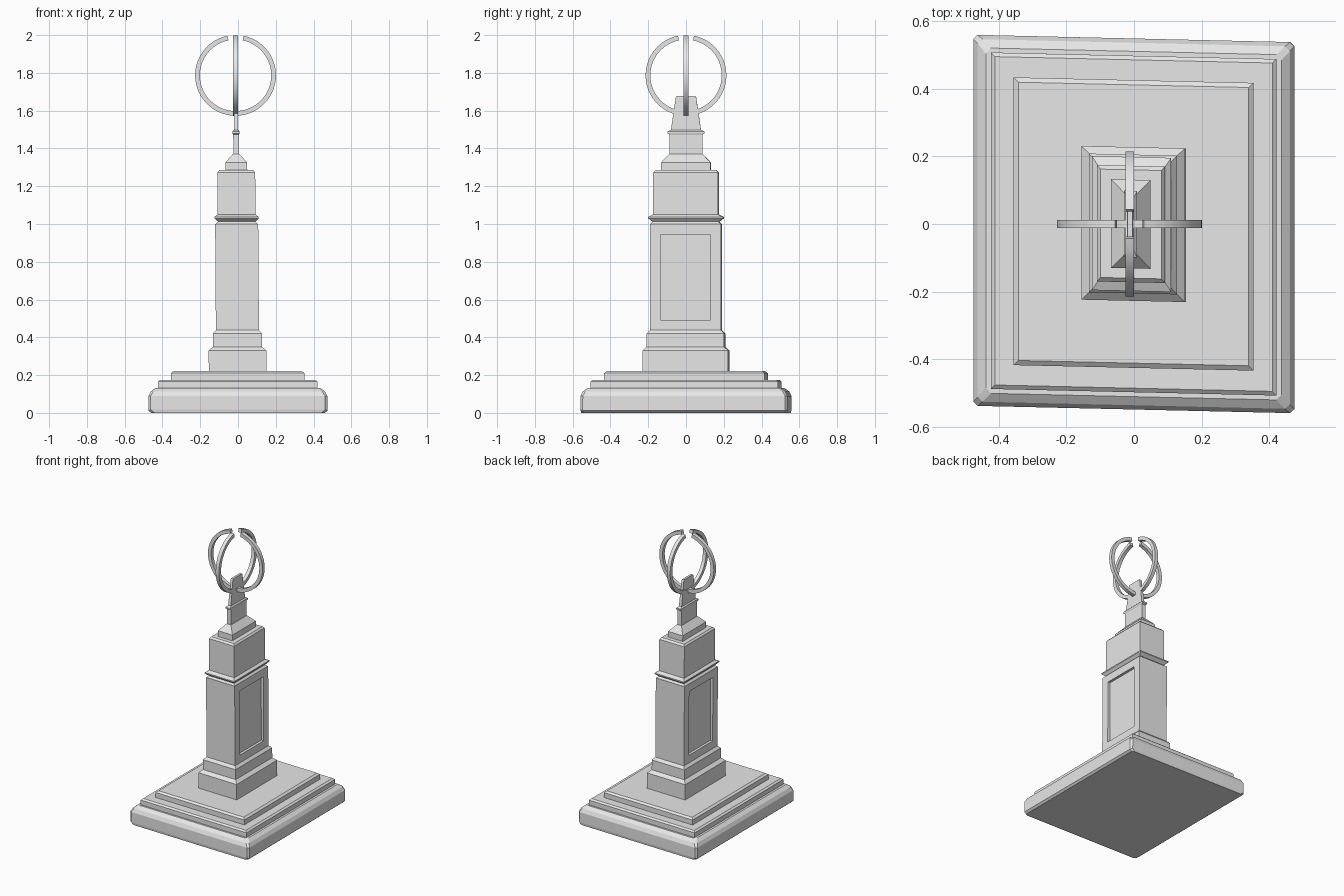
import bpy, bmesh, math
from mathutils import Vector

default_cube = bpy.data.objects.get("Cube")
if default_cube:
    bpy.data.objects.remove(default_cube)

stone = bpy.data.materials.new("grey_stone")
stone.use_nodes = True
stone_colour = (0.8, 0.8, 0.8, 1)
stone.diffuse_color = stone_colour
stone.node_tree.nodes["Principled BSDF"].inputs["Base Color"].default_value = stone_colour


def lean(v):
    """Slight skew of the whole monument."""
    return Vector((v.x - 0.007 * v.z, v.y - 0.023 * v.x, v.z))


def finish(name, bm):
    bmesh.ops.recalc_face_normals(bm, faces=bm.faces[:])
    mesh = bpy.data.meshes.new(name)
    bm.to_mesh(mesh)
    bm.free()
    mesh.materials.append(stone)
    obj = bpy.data.objects.new(name, mesh)
    bpy.context.collection.objects.link(obj)
    return obj


def tier(name, levels, corner=0, panel=0):
    """Loft rectangles given as (height, half width, half depth)."""
    bm = bmesh.new()
    rings = []
    for z, w, d in levels:
        corners = ((-w, -d), (w, -d), (w, d), (-w, d))
        rings.append([bm.verts.new((x, y, z)) for x, y in corners])
    for low, high in zip(rings, rings[1:]):
        for i in range(4):
            j = (i + 1) % 4
            bm.faces.new((low[i], low[j], high[j], high[i]))
    bm.faces.new(rings[0][::-1])
    bm.faces.new(rings[-1])
    bmesh.ops.recalc_face_normals(bm, faces=bm.faces[:])
    if corner:
        upright = [e for e in bm.edges
                   if abs(e.verts[0].co.z - e.verts[1].co.z) > 0.001]
        bmesh.ops.bevel(bm, geom=upright, offset=corner, segments=1,
                        affect='EDGES')
    if panel:
        # Sunken panel in the tall left and right faces
        sides = [f for f in bm.faces
                 if abs(f.normal.x) > 0.9 and f.calc_area() > 0.1]
        bmesh.ops.inset_individual(bm, faces=sides, thickness=panel)
        for face in sides:
            inward = face.normal * -0.018
            new = bmesh.ops.extrude_discrete_faces(bm, faces=[face])["faces"][0]
            bmesh.ops.translate(bm, verts=new.verts[:], vec=inward)
    for v in bm.verts:
        v.co = lean(v.co)
    return finish(name, bm)


# Stepped base
tier("base_slab", [(0, 0.46, 0.545), (0.012, 0.474, 0.548), (0.09, 0.474, 0.548),
                   (0.115, 0.46, 0.535), (0.132, 0.437, 0.51)], corner=0.012)
tier("middle_step", [(0.13, 0.422, 0.497), (0.165, 0.422, 0.497), (0.175, 0.41, 0.485)])
tier("upper_step", [(0.17, 0.354, 0.425), (0.21, 0.354, 0.425), (0.221, 0.34, 0.411)])

# Pedestal
tier("pedestal", [(0.22, 0.153, 0.227), (0.33, 0.153, 0.227), (0.35, 0.13, 0.205),
                  (0.42, 0.13, 0.205), (0.438, 0.114, 0.188)])

# Column shaft with panels, and its cornice
tier("column_shaft", [(0.437, 0.114, 0.188), (1, 0.114, 0.188)], panel=0.078)
tier("cornice", [(1, 0.112, 0.186), (1.012, 0.1, 0.175), (1.03, 0.117, 0.198),
                 (1.038, 0.117, 0.198), (1.05, 0.1, 0.172)])
tier("upper_block", [(1.045, 0.1, 0.172), (1.273, 0.1, 0.172), (1.285, 0.09, 0.16)])

# Sloped cap and flat finial
tier("cap", [(1.28, 0.058, 0.131), (1.325, 0.058, 0.131), (1.37, 0.018, 0.09)])
tier("finial_neck", [(1.36, 0.015, 0.087), (1.475, 0.015, 0.087)])
tier("finial_collar", [(1.473, 0.015, 0.087), (1.48, 0.019, 0.098),
                       (1.49, 0.019, 0.098), (1.498, 0.011, 0.08)])
tier("finial_blade", [(1.495, 0.011, 0.08), (1.67, 0.009, 0.054), (1.678, 0.008, 0.05)])


def open_ring(name, across):
    """Square-section hoop with a gap at the top."""
    bm = bmesh.new()
    steps, gap, half = 48, 0.2, 0.0125
    centre = Vector((-0.013, 0, 1.787))
    sections = []
    for i in range(steps + 1):
        a = gap + (2 * math.pi - 2 * gap) * i / steps
        section = []
        for r, t in ((0.189, -half), (0.214, -half), (0.214, half), (0.189, half)):
            u, z = r * math.sin(a), r * math.cos(a)
            offset = (u, t, z) if across else (t, u, z)
            section.append(bm.verts.new(centre + Vector(offset)))
        sections.append(section)
    for s, n in zip(sections, sections[1:]):
        for i in range(4):
            j = (i + 1) % 4
            bm.faces.new((s[i], s[j], n[j], n[i]))
    bm.faces.new(sections[0][::-1])
    bm.faces.new(sections[-1])
    obj = finish(name, bm)
    bpy.ops.object.select_all(action='DESELECT')
    obj.select_set(True)
    bpy.context.view_layer.objects.active = obj
    bpy.ops.object.shade_smooth_by_angle(angle=math.radians(35))


# Crossed hoops on top
open_ring("ring_side_to_side", True)
open_ring("ring_front_to_back", False)
